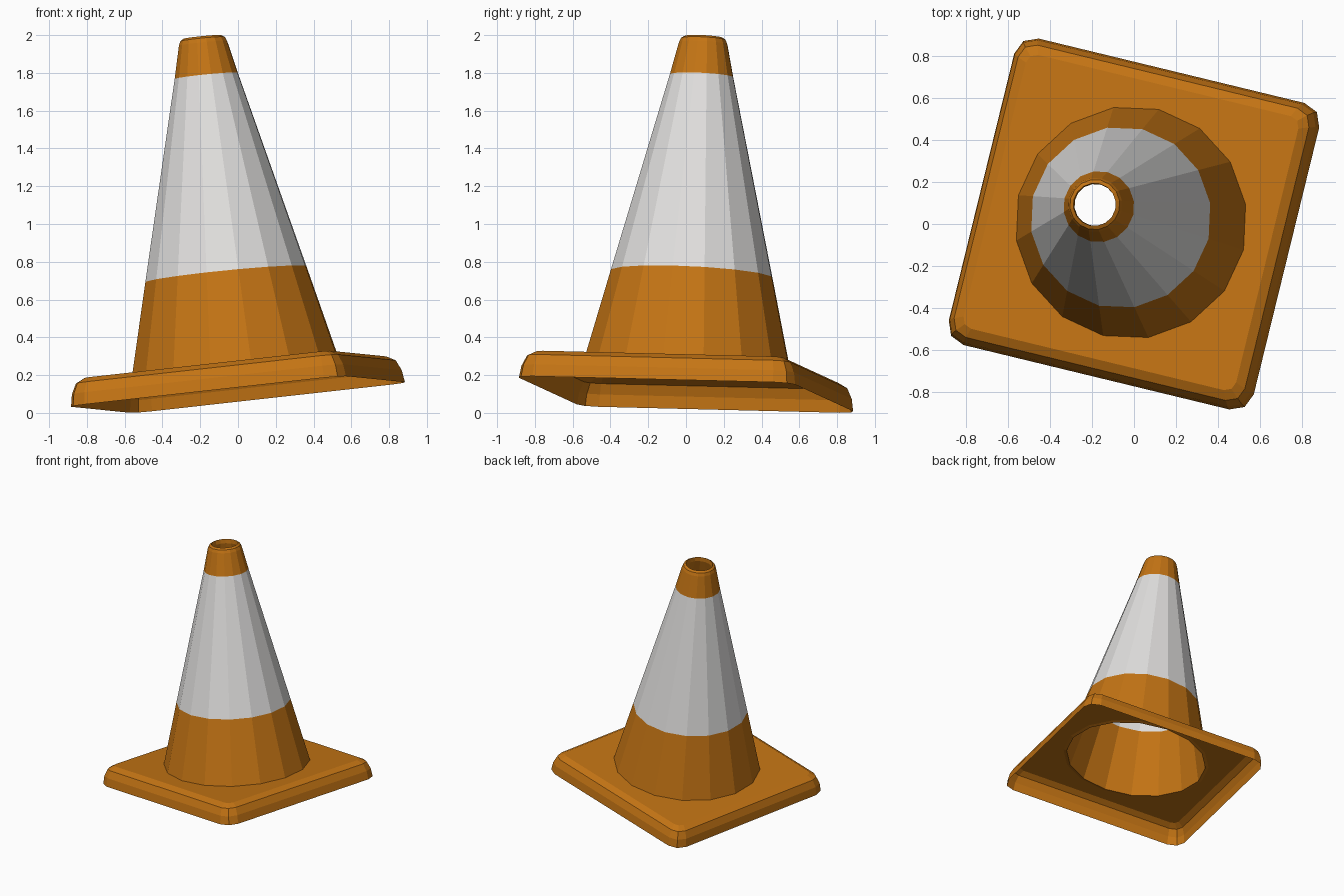
import bpy, bmesh
from math import cos, sin, pi, radians
from mathutils import Matrix, Vector

cube = bpy.data.objects.get("Cube")
if cube:
    bpy.data.objects.remove(cube)


def make_material(name, rgb):
    mat = bpy.data.materials.new(name)
    mat.use_nodes = True
    mat.diffuse_color = (*rgb, 1)
    mat.node_tree.nodes["Principled BSDF"].inputs["Base Color"].default_value = (*rgb, 1)
    return mat


orange = make_material("orange", (0.55, 0.175, 0.007))
white = make_material("white", (0.75, 0.74, 0.73))

# The whole cone leans slightly and is turned about its axis
axis = Vector((-0.0995, 0.0491, 1))
lean = Vector((0, 0, 1)).rotation_difference(axis).to_matrix().to_4x4()
placement = Matrix.Translation((0, 0, 0.0975)) @ lean @ Matrix.Rotation(radians(-13.7), 4, "Z")

SIDES = 16
SLAB_TOP = 0.145
FOOT_RADIUS = 0.556


def circle(r, z):
    return [(r * cos(2 * pi * i / SIDES), r * sin(2 * pi * i / SIDES), z) for i in range(SIDES)]


def rounded_square(half, radius, z):
    """Square ring whose corners are rounded in two segments."""
    points = []
    for corner in range(4):
        mid = pi / 4 + corner * pi / 2
        cx = (half - radius) * (1 if cos(mid) > 0 else -1)
        cy = (half - radius) * (1 if sin(mid) > 0 else -1)
        for step in (-1, 0, 1):
            a = mid + step * pi / 4
            points.append((cx + radius * cos(a), cy + radius * sin(a), z))
    return points


def add_ring(bm, points):
    return [bm.verts.new(p) for p in points]


def bridge(bm, a, b, material=0):
    n = len(a)
    for i in range(n):
        j = (i + 1) % n
        bm.faces.new((a[i], a[j], b[j], b[i])).material_index = material


def finish(bm, name, materials):
    bmesh.ops.recalc_face_normals(bm, faces=bm.faces[:])
    mesh = bpy.data.meshes.new(name)
    bm.to_mesh(mesh)
    bm.free()
    for mat in materials:
        mesh.materials.append(mat)
    mesh.transform(placement)
    obj = bpy.data.objects.new(name, mesh)
    bpy.context.collection.objects.link(obj)
    return obj


# Base plate: thin open-bottomed shell with rounded rim and a round hole
bm = bmesh.new()
rim = [(0, 0), (0.01, 0.065), (0.035, 0.12), (0.08, SLAB_TOP)]
rings = [add_ring(bm, rounded_square(0.753 - inset, 0.097 - inset * 0.6, z)) for inset, z in rim]
for lower, upper in zip(rings, rings[1:]):
    bridge(bm, lower, upper)
hole = add_ring(bm, circle(FOOT_RADIUS, SLAB_TOP))
edges = []
for loop in (rings[-1], hole):
    for i, v in enumerate(loop):
        w = loop[(i + 1) % len(loop)]
        edges.append(bm.edges.get((v, w)) or bm.edges.new((v, w)))
bmesh.ops.triangle_fill(bm, edges=edges, use_beauty=True, normal=(0, 0, 1))
finish(bm, "base_plate", [orange])

# Cone body: hollow faceted wall, open at both ends, with a white band through it
profile = [
    (FOOT_RADIUS, SLAB_TOP, 0),
    (0.434, 0.64, 1),
    (0.17, 1.697, 0),
    (0.13, 1.87, 0),
    (0.12, 1.893, 0),
    (0.102, 1.904, 0),
    (0.1, 1.87, 0),
    (0.145, 1.697, 1),
    (0.409, 0.64, 0),
    (FOOT_RADIUS - 0.025, SLAB_TOP - 0.005, 0),
]
bm = bmesh.new()
rings = [add_ring(bm, circle(r, z)) for r, z, _ in profile]
for k, (_, _, material) in enumerate(profile):
    bridge(bm, rings[k], rings[(k + 1) % len(rings)], material)
finish(bm, "cone_body", [orange, white])
